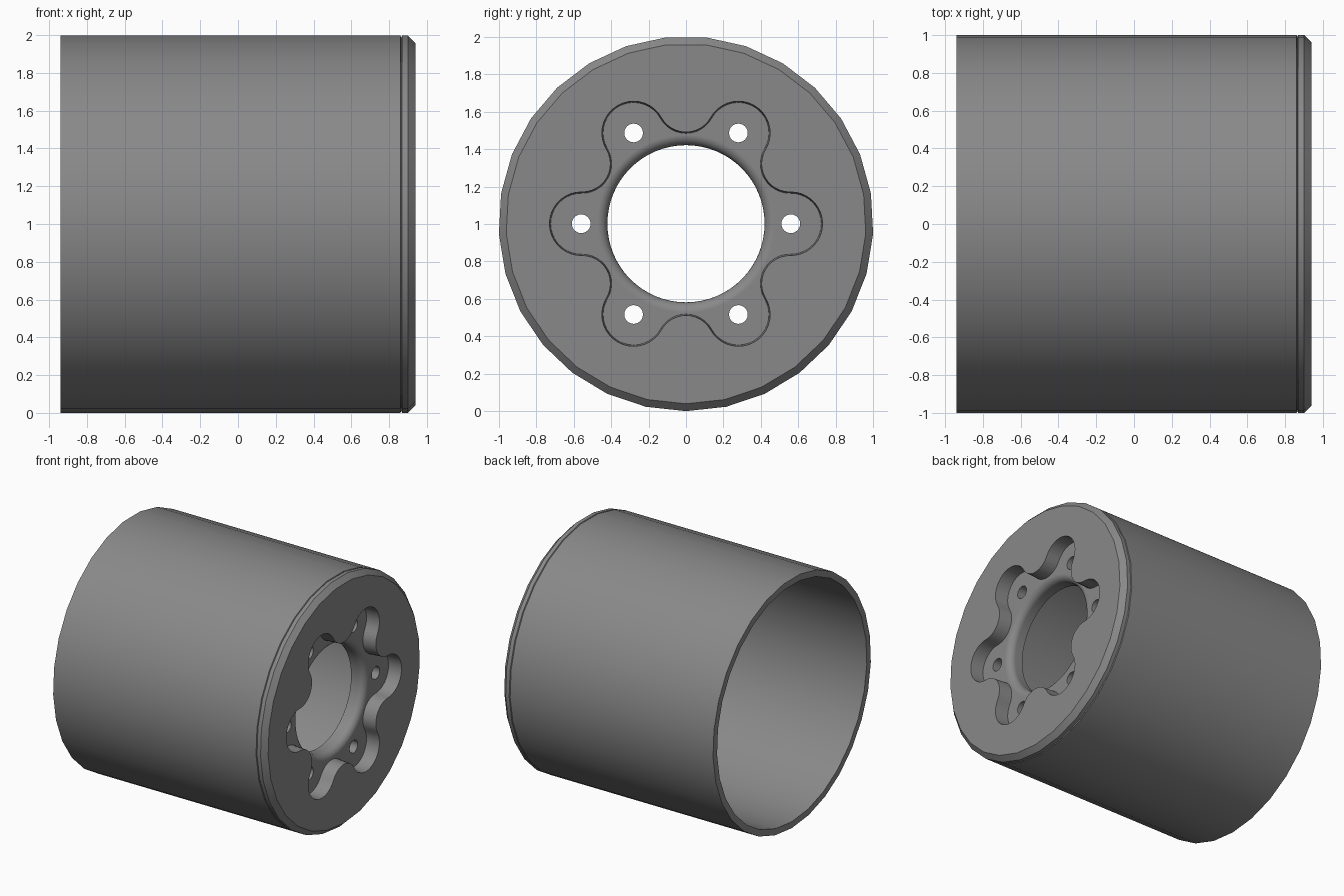
import bpy, bmesh, math
from math import sin, cos, pi, radians

if "Cube" in bpy.data.objects:
    bpy.data.objects.remove(bpy.data.objects["Cube"])

R = 1.0014           # outer radius, also the height of the axis
FACE, FLOOR, BACK = 0.94, 0.83, 0.71   # end face, pocket floor, inside of end wall

grey = bpy.data.materials.new("mid_grey")
grey.diffuse_color = (0.25, 0.25, 0.25, 1)
grey.use_nodes = True
grey.node_tree.nodes["Principled BSDF"].inputs["Base Color"].default_value = grey.diffuse_color


def skin(name, rings):
    """Closed solid through a list of equally long point rings."""
    bm = bmesh.new()
    loops = [[bm.verts.new(p) for p in ring] for ring in rings]
    n = len(loops[0])
    for a, b in zip(loops, loops[1:]):
        for i in range(n):
            j = (i + 1) % n
            bm.faces.new((a[i], a[j], b[j], b[i]))
    bm.faces.new(loops[0])
    bm.faces.new(loops[-1])
    bmesh.ops.recalc_face_normals(bm, faces=bm.faces)
    mesh = bpy.data.meshes.new(name)
    bm.to_mesh(mesh)
    bm.free()
    ob = bpy.data.objects.new(name, mesh)
    bpy.context.collection.objects.link(ob)
    mesh.materials.append(grey)
    return ob


def lathe(name, profile, sides, y=0.0, z=R):
    """Revolve (x, radius) points round an axis along x."""
    return skin(name, [[(x, y + r * sin(2 * pi * i / sides), z - r * cos(2 * pi * i / sides))
                        for i in range(sides)] for x, r in profile])


def lobed_ring(x, inset):
    """Six round lobes joined by tangent hollows."""
    pts = []

    def arc(dist, turn, radius, a0, a1, n):
        for i in range(n):
            a = turn + radians(a0 + (a1 - a0) * i / n)
            pts.append((x, dist * cos(turn) + radius * cos(a),
                        R + dist * sin(turn) + radius * sin(a)))

    for k in range(6):
        t = k * pi / 3
        arc(0.56, t, 0.17 - inset, -91, 91, 18)
        arc(0.64, t + pi / 6, 0.15 + inset, 241, 119, 12)
    return pts


# Tube with a thin seam groove, chamfered rim and solid end wall
body = lathe("drum_body", [(BACK, 0.95), (-0.94, 0.95), (-0.94, R), (0.86, R), (0.864, 0.992),
                           (0.869, R), (0.90, R), (FACE, 0.962)], 29)

# Cutters: lobed pocket, filleted centre bore, six bolt holes
f = 0.055
fillet = [(FLOOR - f + f * sin(a), 0.42 + f - f * cos(a))
          for a in (pi / 2 * i / 6 for i in range(7))]
cutters = [
    skin("pocket_cutter", [lobed_ring(FLOOR, 0.007), lobed_ring(FACE + 0.02, -0.001)]),
    lathe("bore_cutter", [(BACK - 0.05, 0.42)] + fillet + [(FLOOR + 0.05, 0.42 + f)], 64),
]
for k in range(6):
    t = k * pi / 3
    cutters.append(lathe("bolt_hole_cutter", [(BACK - 0.05, 0.05), (FACE, 0.05)], 24,
                         0.56 * cos(t), R + 0.56 * sin(t)))

bpy.context.view_layer.objects.active = body
body.select_set(True)
for c in cutters:
    m = body.modifiers.new("cut", 'BOOLEAN')
    m.operation, m.solver, m.object = 'DIFFERENCE', 'EXACT', c
    bpy.ops.object.modifier_apply(modifier=m.name)
    c.hide_render = True
    c.hide_viewport = True

# Smooth curved walls, crisp rims
bpy.ops.object.shade_smooth_by_angle(angle=radians(30))
w = body.modifiers.new("flat_faces_stay_flat", 'WEIGHTED_NORMAL')
w.keep_sharp = True
